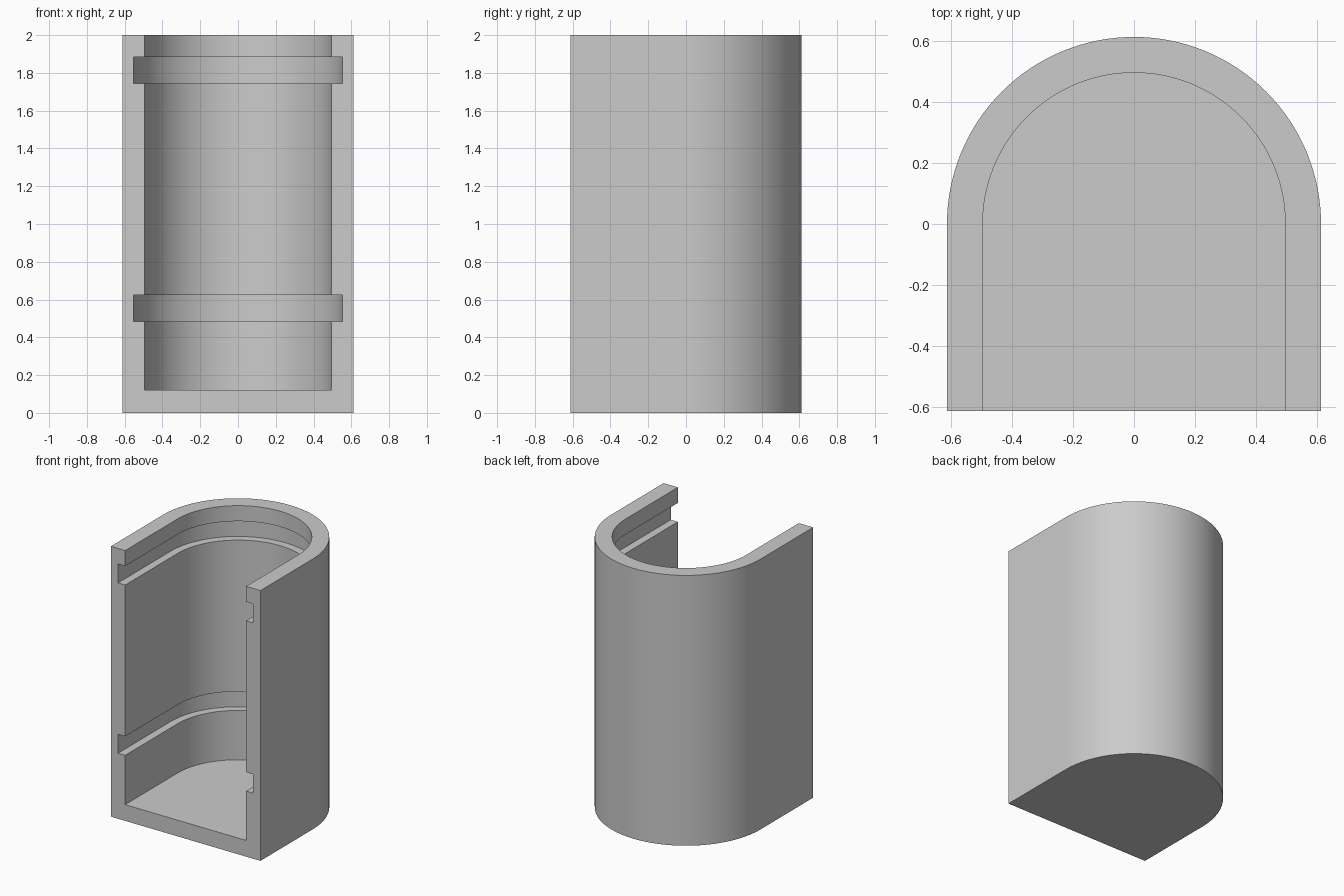
import bpy, bmesh
from math import pi, sin, cos, radians

if "Cube" in bpy.data.objects:
    bpy.data.objects.remove(bpy.data.objects["Cube"])

OUTER, INNER, GROOVE = 0.612, 0.495, 0.553
HEIGHT, FLOOR, FRONT = 2.0, 0.12, -0.612
GROOVES = [(1.885, 1.745), (0.625, 0.485)]
STEPS = 64

# Plain grey material
grey = bpy.data.materials.new("plain_grey")
grey.use_nodes = True
colour = (0.6, 0.6, 0.6, 1)
grey.diffuse_color = colour
grey.node_tree.nodes["Principled BSDF"].inputs["Base Color"].default_value = colour

# Wall section as (radius, height): up the outside, over the rim, down the grooved inside
section = [(OUTER, 0), (OUTER, HEIGHT), (INNER, HEIGHT)]
for top, bottom in GROOVES:
    section += [(INNER, top), (GROOVE, top), (GROOVE, bottom), (INNER, bottom)]
section.append((INNER, FLOOR))

bm = bmesh.new()


def u_ring(radius, z):
    """Straight side, half circle at the back, straight side."""
    arc = [(radius * cos(pi * i / STEPS), radius * sin(pi * i / STEPS)) for i in range(STEPS + 1)]
    points = [(radius, FRONT)] + arc + [(-radius, FRONT)]
    return [bm.verts.new((x, y, z)) for x, y in points]


# Sweep the section around the U
rings = [u_ring(r, z) for r, z in section]
for a, b in zip(rings, rings[1:]):
    for i in range(len(a) - 1):
        bm.faces.new((a[i], a[i + 1], b[i + 1], b[i]))

# Underside, inner floor and open front edge
bm.faces.new(rings[0])
bm.faces.new(rings[-1])
bm.faces.new([r[0] for r in rings] + [r[-1] for r in reversed(rings)])
bmesh.ops.recalc_face_normals(bm, faces=bm.faces)

mesh = bpy.data.meshes.new("grooved_housing")
bm.to_mesh(mesh)
bm.free()
mesh.materials.append(grey)
housing = bpy.data.objects.new("grooved_housing", mesh)
bpy.context.collection.objects.link(housing)

# Smooth curves, sharp edges
bpy.context.view_layer.objects.active = housing
housing.select_set(True)
bpy.ops.object.shade_smooth_by_angle(angle=radians(30))
